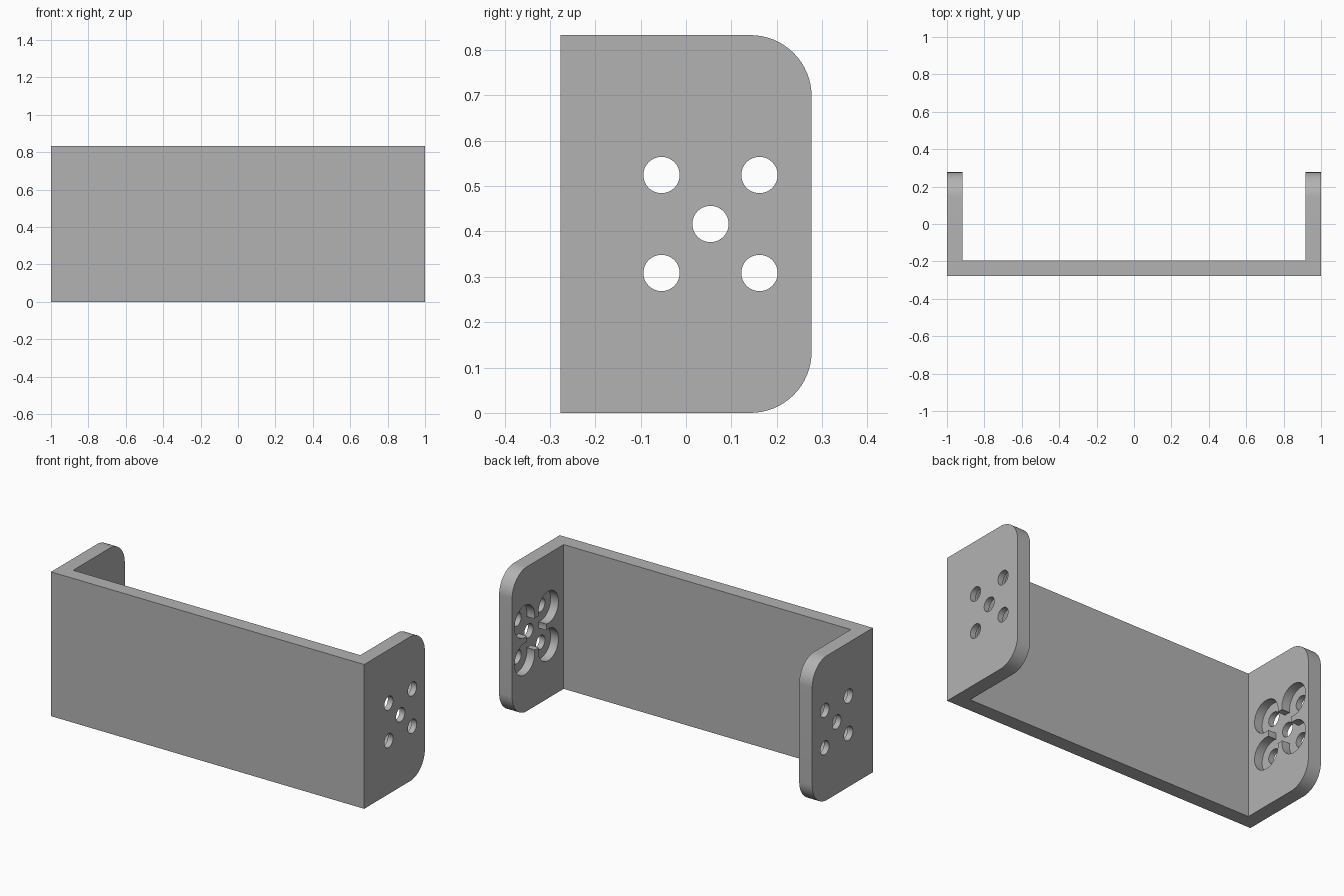
import bpy
import bmesh
from math import radians

if "Cube" in bpy.data.objects:
    bpy.data.objects.remove(bpy.data.objects["Cube"], do_unlink=True)

HALF, HEIGHT, DEPTH = 1.0, 0.833, 0.277   # half length, height, half depth
WALL = 0.083
FILLET = 0.135
HOLE_R, BORE_R, BORE_DEPTH = 0.04, 0.092, 0.05
MID_Y, MID_Z, STEP = 0.054, HEIGHT / 2, 0.108

grey = bpy.data.materials.new("matte grey")
grey.use_nodes = True
colour = (0.45, 0.45, 0.45, 1)
grey.diffuse_color = colour
grey.node_tree.nodes["Principled BSDF"].inputs["Base Color"].default_value = colour

# U-shaped body: plan profile extruded upward
inner = HALF - WALL
right_half = [(HALF, -DEPTH), (HALF, DEPTH), (inner, DEPTH), (inner, WALL - DEPTH)]
profile = right_half + [(-x, y) for x, y in reversed(right_half)]
bm = bmesh.new()
base = bm.faces.new([bm.verts.new((x, y, 0)) for x, y in profile])
lift = bmesh.ops.extrude_face_region(bm, geom=[base])["geom"]
bmesh.ops.translate(bm, vec=(0, 0, HEIGHT),
                    verts=[v for v in lift if isinstance(v, bmesh.types.BMVert)])
bmesh.ops.recalc_face_normals(bm, faces=bm.faces)

# Rounded free corners of both side flanges
ends = [e for e in bm.edges
        if all(v.co.y > DEPTH - 0.01 for v in e.verts)
        and abs(e.verts[0].co.z - e.verts[1].co.z) < 0.01]
bmesh.ops.bevel(bm, geom=ends, offset=FILLET, offset_type='OFFSET',
                segments=16, profile=0.5, affect='EDGES')
mesh = bpy.data.meshes.new("bracket")
bm.to_mesh(mesh)
bm.free()
bracket = bpy.data.objects.new("bracket", mesh)
bpy.context.collection.objects.link(bracket)
mesh.materials.append(grey)


def drill(y, z, radius, half_length):
    """Cut one round bar, lying along x, out of the bracket."""
    bpy.ops.mesh.primitive_cylinder_add(vertices=48, radius=radius, depth=2 * half_length,
                                        location=(0, y, z), rotation=(0, radians(90), 0))
    cutter = bpy.context.object
    cutter.name = "drill_cutter"
    cutter.hide_render = True
    cutter.data.materials.append(grey)
    bpy.ops.object.select_all(action='DESELECT')
    bpy.context.view_layer.objects.active = bracket
    bracket.select_set(True)
    cut = bracket.modifiers.new("drill", 'BOOLEAN')
    cut.operation, cut.solver, cut.object = 'DIFFERENCE', 'EXACT', cutter
    bpy.ops.object.modifier_apply(modifier=cut.name)
    bpy.data.objects.remove(cutter, do_unlink=True)


# Five screw holes per flange, each with a wide recess on the inner side
spots = [(0, 0)] + [(a, b) for a in (-1, 1) for b in (-1, 1)]
for radius, reach in ((BORE_R, inner + BORE_DEPTH), (HOLE_R, HALF + 0.1)):
    for a, b in spots:
        drill(MID_Y + a * STEP, MID_Z + b * STEP, radius, reach)

bpy.ops.object.select_all(action='DESELECT')
bpy.context.view_layer.objects.active = bracket
bracket.select_set(True)
bpy.ops.object.shade_smooth_by_angle(angle=radians(30))
